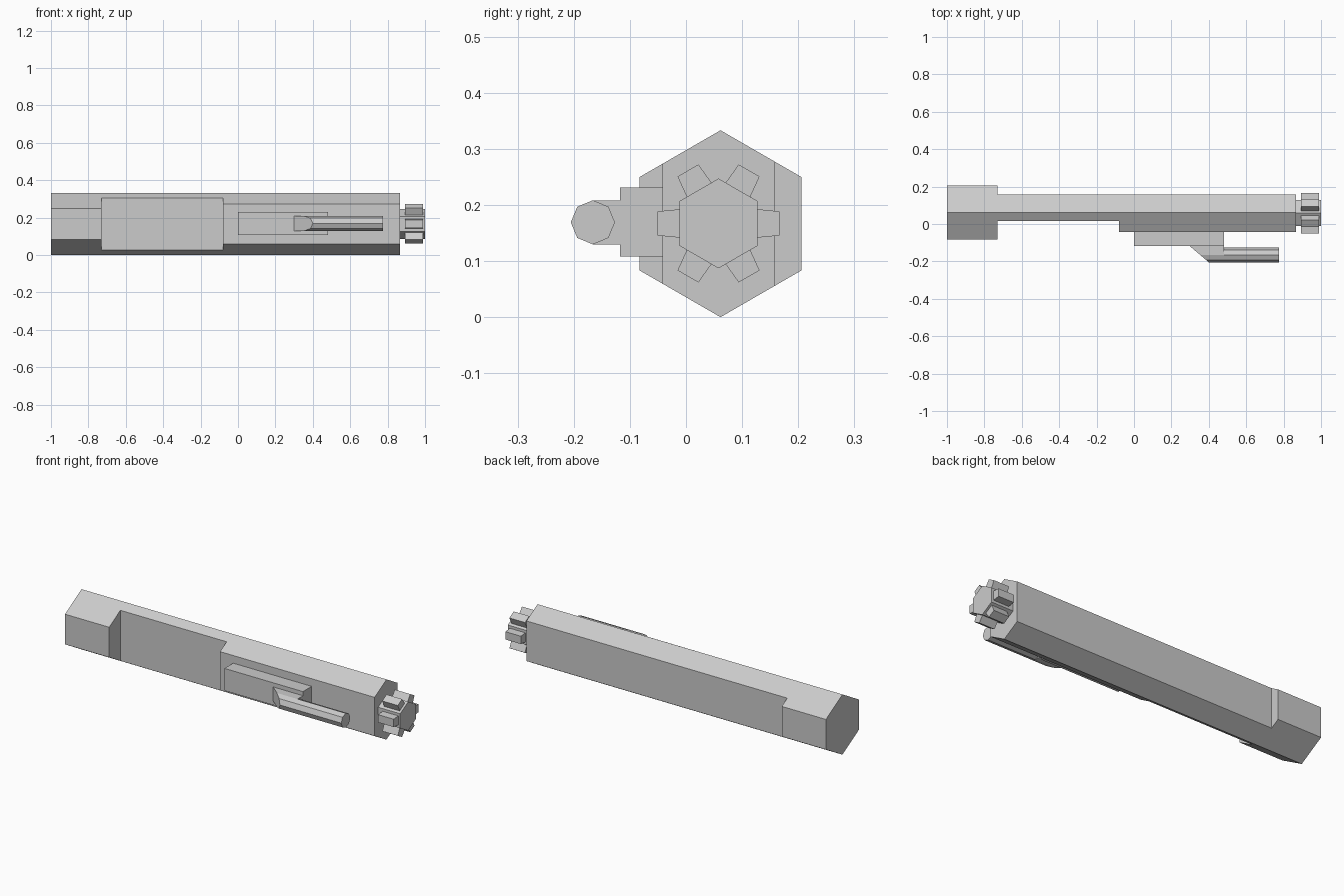
import bpy, bmesh
from math import sin, cos, pi, sqrt

if "Cube" in bpy.data.objects:
    bpy.data.objects.remove(bpy.data.objects["Cube"])


def prism(name, profile, x0, x1):
    """Extrude a (y, z) profile along x; x0 may depend on y for a slanted end."""
    start = x0 if callable(x0) else (lambda y: x0)
    bm = bmesh.new()
    a = [bm.verts.new((start(y), y, z)) for y, z in profile]
    b = [bm.verts.new((x1, y, z)) for y, z in profile]
    bm.faces.new(a)
    bm.faces.new(b)
    n = len(profile)
    for i in range(n):
        j = (i + 1) % n
        bm.faces.new((a[i], a[j], b[j], b[i]))
    bmesh.ops.recalc_face_normals(bm, faces=bm.faces)
    mesh = bpy.data.meshes.new(name)
    bm.to_mesh(mesh)
    bm.free()
    ob = bpy.data.objects.new(name, mesh)
    bpy.context.collection.objects.link(ob)
    return ob


def ngon(n, r, y, z, phase=0.0):
    return [(y + r * cos(phase + 2 * pi * i / n), z + r * sin(phase + 2 * pi * i / n))
            for i in range(n)]


def rect(y0, y1, z0, z1):
    return [(y0, z0), (y1, z0), (y1, z1), (y0, z1)]


def cut(target, cutter):
    mod = target.modifiers.new("cut", 'BOOLEAN')
    mod.operation = 'DIFFERENCE'
    mod.solver = 'EXACT'
    mod.object = cutter
    cutter.hide_render = True
    bpy.context.view_layer.objects.active = target
    bpy.ops.object.modifier_apply(modifier=mod.name)
    bpy.data.objects.remove(cutter)


# Hexagonal body with its sides shaved back in steps
body = prism("body", ngon(6, 0.1665, 0.0615, 0.1665, pi / 2), -1.0, 0.865)
cut(body, prism("back_cutter", rect(0.158, 0.4, -0.2, 0.6), -0.73, 1.2))
cut(body, prism("front_cutter", rect(-0.4, -0.042, -0.2, 0.6), -0.4, 1.2))
cut(body, prism("grip_cutter", rect(-0.5, 0.015, -0.3, 0.7), -0.73, -0.08))

# Side block on the front face
prism("side_block", rect(-0.118, -0.04, 0.108, 0.231), 0.0, 0.48)

# Small octagonal rod and its round-fronted bracket with slanted end
RY, RZ, RR = -0.166, 0.169, 0.0393
bracket = [(-0.117, RZ + RR)] + ngon(8, RR, RY, RZ)[2:7] + [(-0.117, RZ - RR)]
prism("rod_bracket", bracket, lambda y: 0.297 + (-0.117 - y) * 1.17, 0.48)
prism("rod", ngon(8, RR, RY, RZ), 0.48, 0.775)

# Hexagonal tip with six tapered lugs
TY, TZ, TR = 0.058, 0.167, 0.080
prism("tip", ngon(6, TR, TY, TZ, pi / 2), 0.86, 1.0)
flat = TR * sqrt(3) / 2
lug = [(flat - 0.002, -0.0255), (0.109, -0.0215), (0.109, 0.0215), (flat - 0.002, 0.0255)]
for i in range(6):
    c, s = cos(i * pi / 3), sin(i * pi / 3)
    prism(f"tip_lug_{i + 1}",
          [(TY + r * c - t * s, TZ + r * s + t * c) for r, t in lug], 0.893, 0.988)
